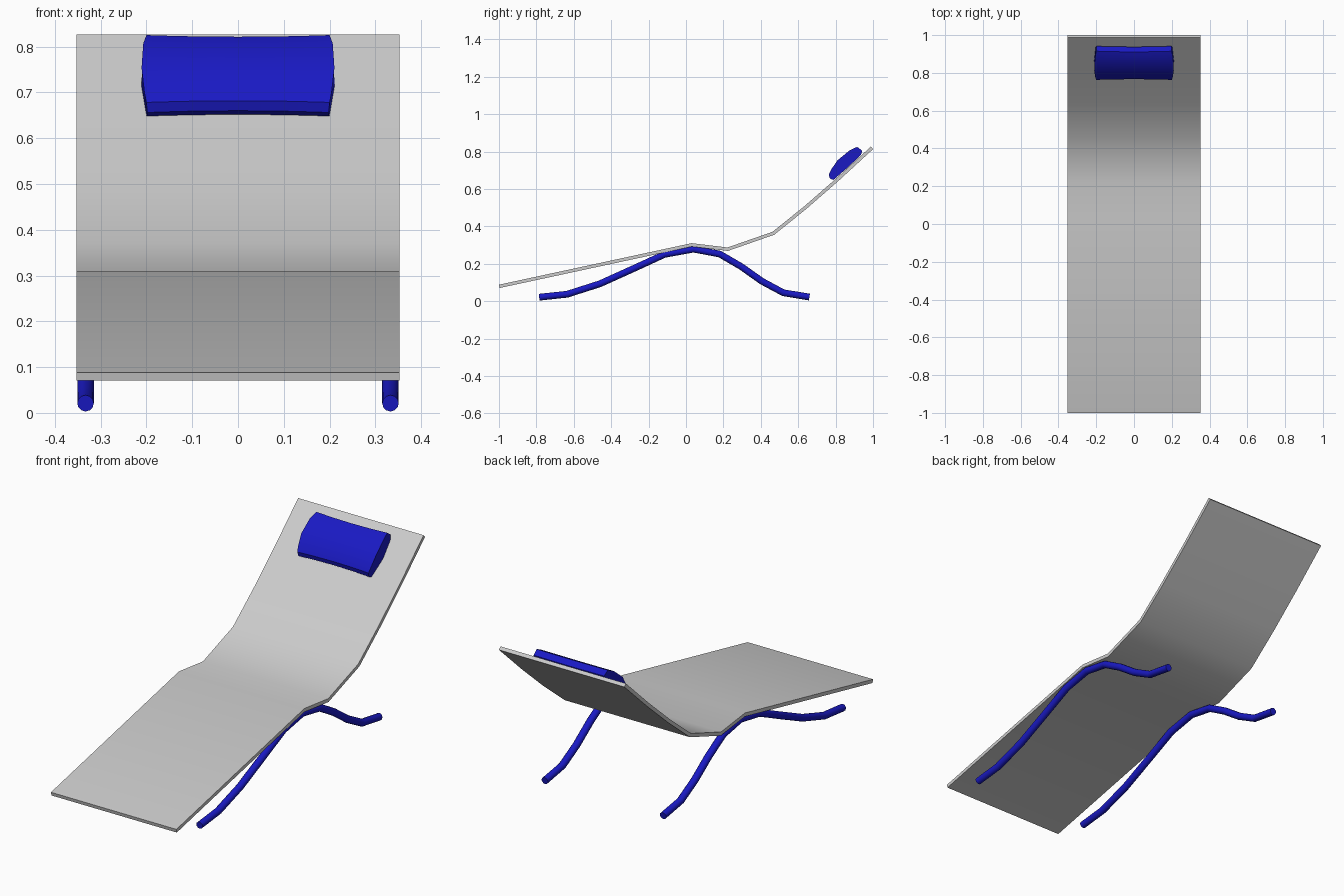
import bpy, bmesh
from mathutils import Vector

if "Cube" in bpy.data.objects:
    bpy.data.objects.remove(bpy.data.objects["Cube"])


def material(name, colour):
    m = bpy.data.materials.new(name)
    m.diffuse_color = colour
    m.use_nodes = True
    m.node_tree.nodes["Principled BSDF"].inputs["Base Color"].default_value = m.diffuse_color
    return m


def make_object(name, bm, mat=None, angle=0.6):
    bmesh.ops.recalc_face_normals(bm, faces=bm.faces)
    mesh = bpy.data.meshes.new(name)
    bm.to_mesh(mesh)
    bm.free()
    ob = bpy.data.objects.new(name, mesh)
    bpy.context.collection.objects.link(ob)
    if mat:
        mesh.materials.append(mat)
    bpy.ops.object.select_all(action='DESELECT')
    ob.select_set(True)
    bpy.context.view_layer.objects.active = ob
    bpy.ops.object.shade_smooth_by_angle(angle=angle)
    return ob


def loft(rings):
    """Skin equal-length closed rings and cap both ends."""
    bm = bmesh.new()
    rows = [[bm.verts.new(p) for p in ring] for ring in rings]
    n = len(rows[0])
    for a, b in zip(rows, rows[1:]):
        for i in range(n):
            bm.faces.new((a[i], a[(i + 1) % n], b[(i + 1) % n], b[i]))
    bm.faces.new(rows[0])
    bm.faces.new(rows[-1])
    return bm


def path_normals(pts):
    """Mitred upward normals of a (y, z) polyline."""
    dirs = [(b - a).normalized() for a, b in zip(pts, pts[1:])]
    normals = []
    for i in range(len(pts)):
        d0, d1 = dirs[max(i - 1, 0)], dirs[min(i, len(dirs) - 1)]
        d = (d0 + d1).normalized()
        normals.append(Vector((-d.y, d.x)) / d.dot(d0))
    return normals


blue = material("blue", (0.01, 0.01, 0.55, 1))

# Lounger surface: bent sheet of constant thickness
HALF_WIDTH, THICK = 0.353, 0.018
top = [Vector(p) for p in ((-1, 0.088), (0.03, 0.31), (0.222, 0.287), (0.463, 0.371),
                           (0.632, 0.507), (0.803, 0.656), (0.988, 0.826))]
rings = []
for p, n in zip(top, path_normals(top)):
    q = p - n * THICK
    rings.append([(-HALF_WIDTH, *p), (HALF_WIDTH, *p), (HALF_WIDTH, *q), (-HALF_WIDTH, *q)])
make_object("lounger_surface", loft(rings))

# Curved tube runners, one per side
RADIUS = 0.018
path = [(-0.785, 0.021), (-0.635, 0.037), (-0.46, 0.093), (-0.285, 0.172), (-0.115, 0.25),
        (0.04, 0.278), (0.18, 0.252), (0.295, 0.185), (0.405, 0.107), (0.52, 0.045), (0.66, 0.022)]
for side, x in (("left", -0.333), ("right", 0.333)):
    cu = bpy.data.curves.new("runner_path", 'CURVE')
    cu.dimensions = '3D'
    cu.bevel_depth = RADIUS
    cu.bevel_resolution = 4
    cu.use_fill_caps = True
    sp = cu.splines.new('POLY')
    sp.points.add(len(path) - 1)
    for pt, (y, z) in zip(sp.points, path):
        pt.co = (x, y, z, 1)
    tmp = bpy.data.objects.new("runner_curve", cu)
    bpy.context.collection.objects.link(tmp)
    bm = bmesh.new()
    mesh = tmp.to_mesh()
    bm.from_mesh(mesh)
    bmesh.ops.remove_doubles(bm, verts=bm.verts, dist=0.0005)
    tmp.to_mesh_clear()
    bpy.data.objects.remove(tmp)
    make_object(side + "_runner", bm, blue, 0.8)

# Head pillow: padded profile with bulging ends and pinched edges
profile = [Vector(p) for p in ((0.763, 0.678), (0.769, 0.656), (0.788, 0.648), (0.865, 0.715),
                               (0.936, 0.782), (0.942, 0.805), (0.915, 0.825), (0.876, 0.807),
                               (0.81, 0.753), (0.775, 0.702))]
centre = Vector((0.853, 0.737))
along = Vector((0.72, 0.69)).normalized()
rings = []
for u in (-1, -0.85, -0.5, 0, 0.5, 0.85, 1):
    ring = []
    for p in profile:
        s = (p - centre).dot(along)
        v = min(abs(s) / 0.115, 1)
        x = u * (0.198 + 0.013 * (1 - v * v))
        q = p - along * s * 0.05 * (1 - u * u)
        ring.append((x, *q))
    rings.append(ring)
make_object("head_pillow", loft(rings), blue, 0.7)
